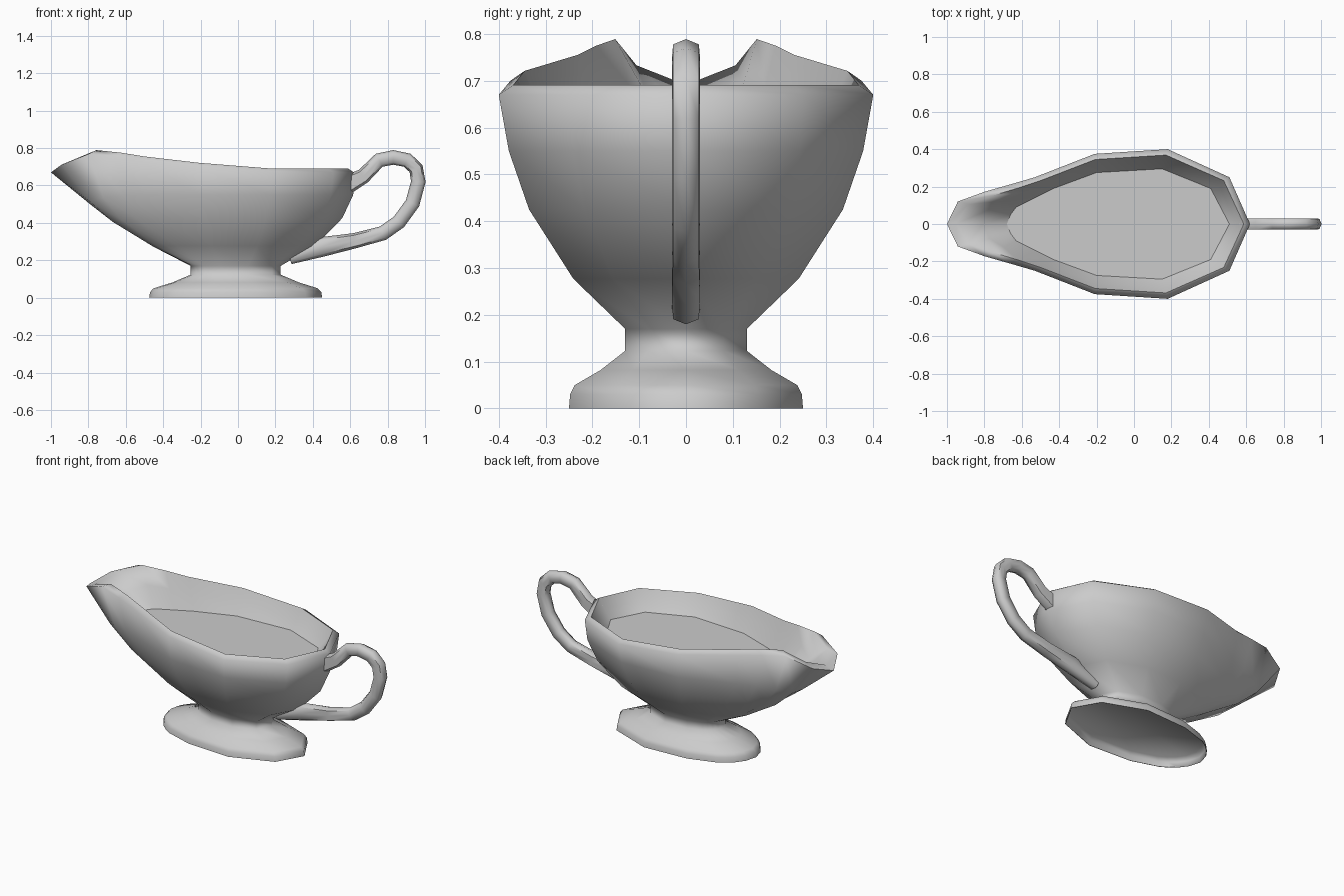
import bpy, bmesh
from mathutils import Vector

cube = bpy.data.objects.get("Cube")
if cube:
    bpy.data.objects.remove(cube, do_unlink=True)

grey = bpy.data.materials.new("glazed_grey")
grey.use_nodes = True
colour = (0.6, 0.6, 0.6, 1)
grey.diffuse_color = colour
grey.node_tree.nodes["Principled BSDF"].inputs["Base Color"].default_value = colour


def outline(points, z=0):
    return [Vector((x, y, z)) for x, y in points]


# Half outlines running from the spout tip to the handle end
RIM = [Vector(p) for p in [(-1, 0, .67), (-.942, .12, .712), (-.8, .172, .768), (-.66, .212, .754),
                           (-.53, .25, .734), (-.21, .375, .70), (.18, .40, .67),
                           (.51, .25, .67), (.62, 0, .67)]]
FOOT = outline([(-.475, 0), (-.455, .072), (-.42, .12), (-.38, .155), (-.335, .183),
                (-.17, .235), (.11, .25), (.362, .155), (.45, 0)])
FILL = outline([(-.68, 0), (-.66, .05), (-.63, .09), (-.53, .14), (-.43, .19),
                (-.2, .275), (.15, .295), (.41, .19), (.51, 0)], .578)
# How full the side bulges at each outline point
FULLNESS = [0, .35, .7, .9, 1.05, 1.05, 1, 1.2, 1.35]


def mirror_ring(half):
    """Close a half outline into a full ring."""
    return list(half) + [Vector((p.x, -p.y, p.z)) for p in half[-2:0:-1]]


def foot_ring(scale, z):
    return [Vector((-.0125 + (p.x + .0125) * scale, p.y * scale, z)) for p in FOOT]


def wall_ring(neck, out_tip, out_side, z_tip, z_side):
    """Bowl section between neck and rim, from lean spout to full side."""
    ring = []
    for n, r, s in zip(neck, RIM, FULLNESS):
        p = n.lerp(r, out_tip + (out_side - out_tip) * s)
        p.z = z_tip + (z_side - z_tip) * min(s, 1)
        ring.append(p)
    return ring


def inner_ring(t_tip, t_side, drop, lift):
    """Ring between rim and filling, raised by lift and lowered by a share of the depth."""
    ring = []
    for r, f, s in zip(RIM, FILL, FULLNESS):
        p = r.lerp(f, t_tip + (t_side - t_tip) * min(s, 1))
        p.z = r.z + (f.z - r.z) * drop + lift
        ring.append(p)
    return ring


def finish(obj, angle):
    bpy.ops.object.select_all(action='DESELECT')
    obj.select_set(True)
    bpy.context.view_layer.objects.active = obj
    bpy.ops.object.shade_smooth_by_angle(angle=angle)


def loft(name, halves, cap_start=False, cap_end=False):
    """Bridge a stack of rings into one surface."""
    bm = bmesh.new()
    rings = [[bm.verts.new(p) for p in mirror_ring(h)] for h in halves]
    for a, b in zip(rings, rings[1:]):
        n = len(a)
        for i in range(n):
            j = (i + 1) % n
            bm.faces.new((a[i], a[j], b[j], b[i]))
    if cap_start:
        bm.faces.new(rings[0])
    if cap_end:
        bm.faces.new(rings[-1])
    bmesh.ops.recalc_face_normals(bm, faces=bm.faces)
    mesh = bpy.data.meshes.new(name)
    bm.to_mesh(mesh)
    bm.free()
    mesh.materials.append(grey)
    obj = bpy.data.objects.new(name, mesh)
    bpy.context.collection.objects.link(obj)
    return obj


# Foot: flat recessed underside, thin lip, flared top up to the neck
rings = [foot_ring(s, z) for s, z in [(.93, .052), (.98, .03), (.99, 0), (1, 0), (.99, .03),
                                      (.95, .05), (.73, .082), (.52, .123), (.52, .17)]]
# Bowl wall, rounded rim and inner wall down to the filling
neck = rings[-1]
rings += [wall_ring(neck, .24, .41, .27, .277),
          wall_ring(neck, .53, .76, .395, .425),
          wall_ring(neck, .72, .92, .5, .55),
          RIM, inner_ring(.15, .3, 0, .021), inner_ring(.6, .6, .4, 0), FILL]
finish(loft("bowl_and_foot", rings, cap_start=True), 1.45)

# Flat filling
loft("filling", [FILL], cap_end=True)

# Looped handle swept along a path, thicker where it joins the bowl
PATH = [(.585, .605, 1.3), (.67, .65, 1.05), (.755, .735, 1), (.83, .75, 1), (.905, .735, 1),
        (.952, .69, 1), (.964, .62, 1), (.933, .505, 1), (.86, .405, 1), (.775, .345, 1),
        (.625, .305, 1.05), (.45, .272, 1.35), (.275, .217, 1)]
curve = bpy.data.curves.new("handle_path", 'CURVE')
curve.dimensions = '3D'
curve.bevel_depth = .039
curve.bevel_resolution = 2
curve.use_fill_caps = True
spline = curve.splines.new('POLY')
spline.points.add(len(PATH) - 1)
for point, (x, z, radius) in zip(spline.points, PATH):
    point.co = (x, 0, z, 1)
    point.radius = radius
handle = bpy.data.objects.new("handle", curve)
bpy.context.collection.objects.link(handle)
bpy.ops.object.select_all(action='DESELECT')
handle.select_set(True)
bpy.context.view_layer.objects.active = handle
bpy.ops.object.convert(target='MESH')
handle = bpy.context.view_layer.objects.active
# Flatten the sides of the handle
for v in handle.data.vertices:
    v.co.y = max(-.03, min(.03, v.co.y))
handle.data.materials.clear()
handle.data.materials.append(grey)
finish(handle, 1.1)
